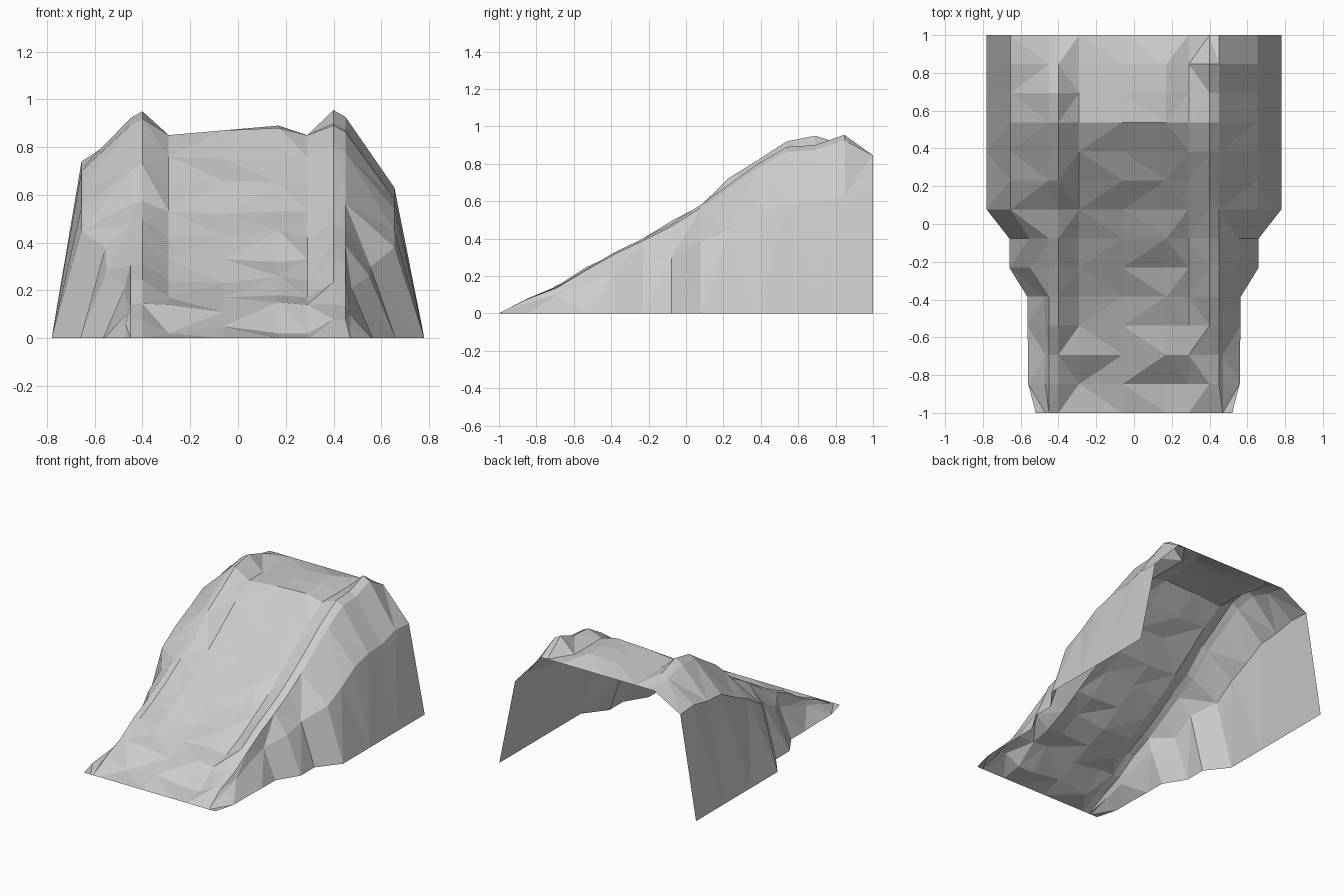
import bpy
import bmesh

cube = bpy.data.objects.get("Cube")
if cube:
    bpy.data.objects.remove(cube, do_unlink=True)

# One colour of stone
stone = bpy.data.materials.new("grey stone")
stone.use_nodes = True
stone.diffuse_color = (.6, .6, .6, 1)
stone.node_tree.nodes["Principled BSDF"].inputs["Base Color"].default_value = (.6, .6, .6, 1)

# Profiles along the slope, from the front toe to the back edge
ground_x = [.52, .56, .56, .565, .565, .66, .66] + [.78] * 7
shoulder_x = [.47, .47, .47, .47, .475, .55, .555] + [.655] * 7
right_shoulder = [0, .055, .10, .16, .21, .28, .38, .45, .55, .62, .70, .71, .74, .73]
left_shoulder = [0, .055, .10, .16, .21, .26, .30, .38, .45, .54, .58, .59, .63, .62]
right_ridge = [0, .08, .145, .245, .315, .40, .495, .575, .725, .82, .92, .95, .90, .845]
left_ridge = [0, .08, .14, .235, .325, .40, .48, .58, .69, .80, .89, .90, .955, .845]
path = [0, .02, .14, .17, .24, .33, .42, .53, .64, .76, .85, .85, .85, .845]

# Small bumps on the two middle lines of the path
right_bump = [0, .03, -.03, 0, -.01, 0, .01, -.01, .02, -.01, .02, .02, .02, 0]
left_bump = [0, .0, .01, .01, .02, -.01, .03, .0, .01, 0, .03, .04, .04, 0]

rows = len(path)
last = rows - 1


def flank(side, row, shoulder, ridge):
    """Points of one flank, from the ground up to the ridge."""
    foot = (side * ground_x[row], 0)
    edge = (side * shoulder_x[row], shoulder[row])
    brow_height = ridge[row] * .97 if row < last else ridge[row]
    brow = (side * .45, brow_height)
    return [foot, edge, brow, (side * .40, ridge[row])]


def cross_section(row):
    """Whole section: right flank, sunken path, left flank."""
    z = path[row]
    middle = [(-.29, z), (-.06, z + right_bump[row]),
              (.17, z + left_bump[row]), (.29, z)]
    right = flank(-1, row, right_shoulder, right_ridge)
    left = flank(1, row, left_shoulder, left_ridge)
    return right + middle + left[::-1]


# Open shell of triangles skinned over the cross-sections
bm = bmesh.new()
grid = []
for row in range(rows):
    y = -1 + 2 * row / last
    grid.append([bm.verts.new((x, y, z)) for x, z in cross_section(row)])

for row in range(last):
    for col in range(len(grid[row]) - 1):
        a, b = grid[row][col:col + 2]
        d, c = grid[row + 1][col:col + 2]
        if (row + col // 2) % 2:
            triangles = [(a, b, c), (a, c, d)]
        else:
            triangles = [(a, b, d), (b, c, d)]
        for triangle in triangles:
            bm.faces.new(triangle)

bmesh.ops.dissolve_degenerate(bm, dist=.0001, edges=bm.edges)
mesh = bpy.data.meshes.new("rocky_ramp")
bm.to_mesh(mesh)
bm.free()
mesh.materials.append(stone)
ramp = bpy.data.objects.new("rocky_ramp", mesh)
bpy.context.collection.objects.link(ramp)
